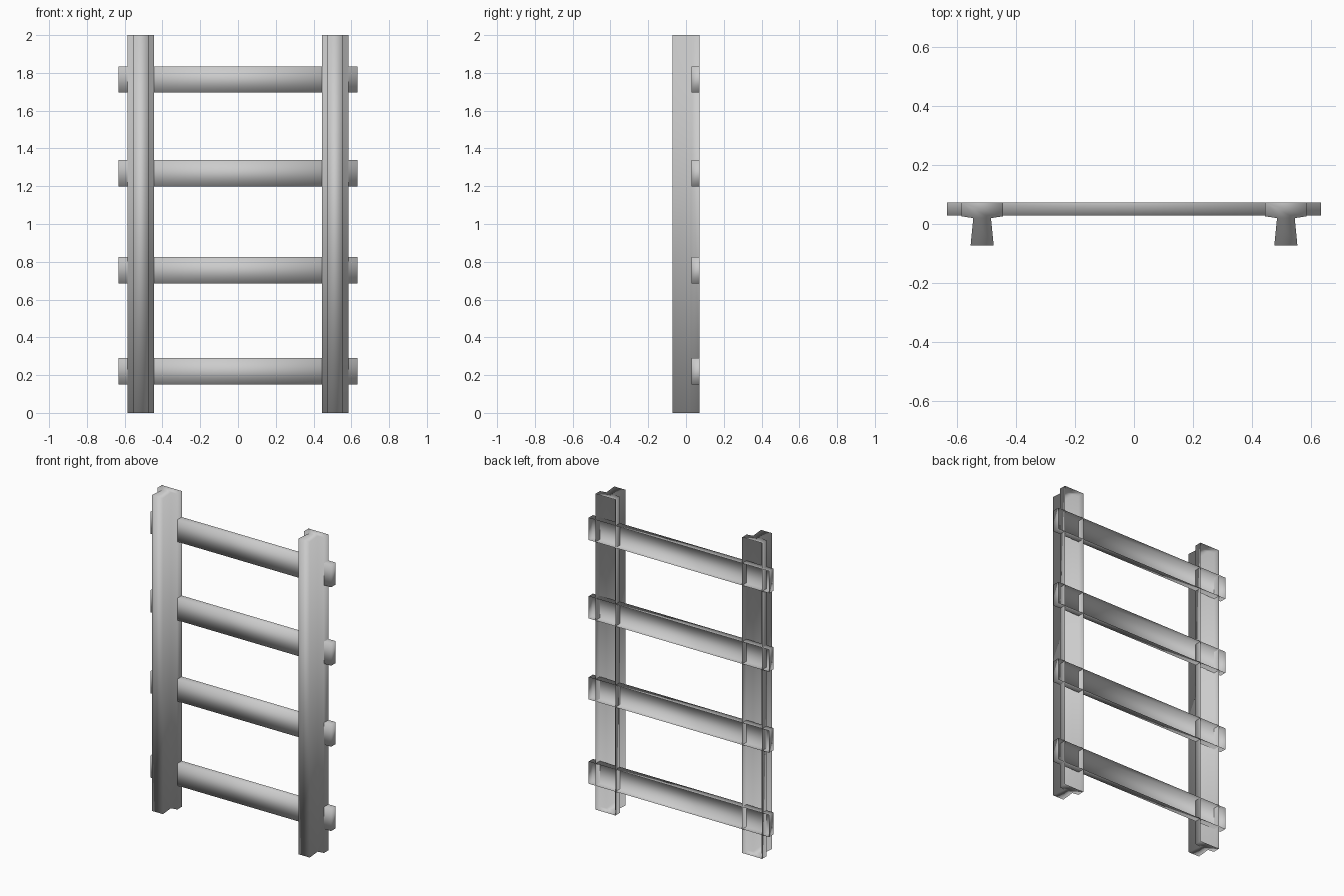
import bpy, bmesh

if "Cube" in bpy.data.objects:
    bpy.data.objects.remove(bpy.data.objects["Cube"])

POST_X = 0.514
HALF_LEN = 0.633
BACK, FRONT = 0.072, -0.072
RUNG_Z = [0.221, 0.755, 1.268, 1.765]


def extrude(name, profile, vec):
    """Extrude a closed profile along vec, then leave the back side open."""
    bm = bmesh.new()
    face = bm.faces.new([bm.verts.new(p) for p in profile])
    new = bmesh.ops.extrude_face_region(bm, geom=[face])["geom"]
    bmesh.ops.translate(bm, vec=vec,
                        verts=[g for g in new if isinstance(g, bmesh.types.BMVert)])
    bmesh.ops.recalc_face_normals(bm, faces=bm.faces)
    bm.normal_update()
    bmesh.ops.delete(bm, geom=[f for f in bm.faces if f.normal.y > 0.99],
                     context="FACES")
    for f in bm.faces:
        f.smooth = True
    me = bpy.data.meshes.new(name)
    bm.to_mesh(me)
    bm.free()
    ob = bpy.data.objects.new(name, me)
    bpy.context.collection.objects.link(ob)
    return ob


# Posts: hollow T section, wide flange at the back, flared stem at the front
half = [(0.070, BACK), (0.070, 0.026), (0.030, 0.02), (0.039, FRONT)]
section = half + [(-x, y) for x, y in reversed(half)]
for side, label in ((-1, "left_post"), (1, "right_post")):
    extrude(label, [(side * POST_X + x, y, 0) for x, y in section], (0, 0, 2))

# Rungs: shallow open-backed bars crossing the post flanges, flush at the back
for i, z in enumerate(RUNG_Z, 1):
    bar = [(-HALF_LEN, y, z + dz) for y, dz in
           ((0.028, -0.07), (BACK, -0.07), (BACK, 0.07), (0.028, 0.07))]
    extrude(f"rung_{i}", bar, (2 * HALF_LEN, 0, 0))
